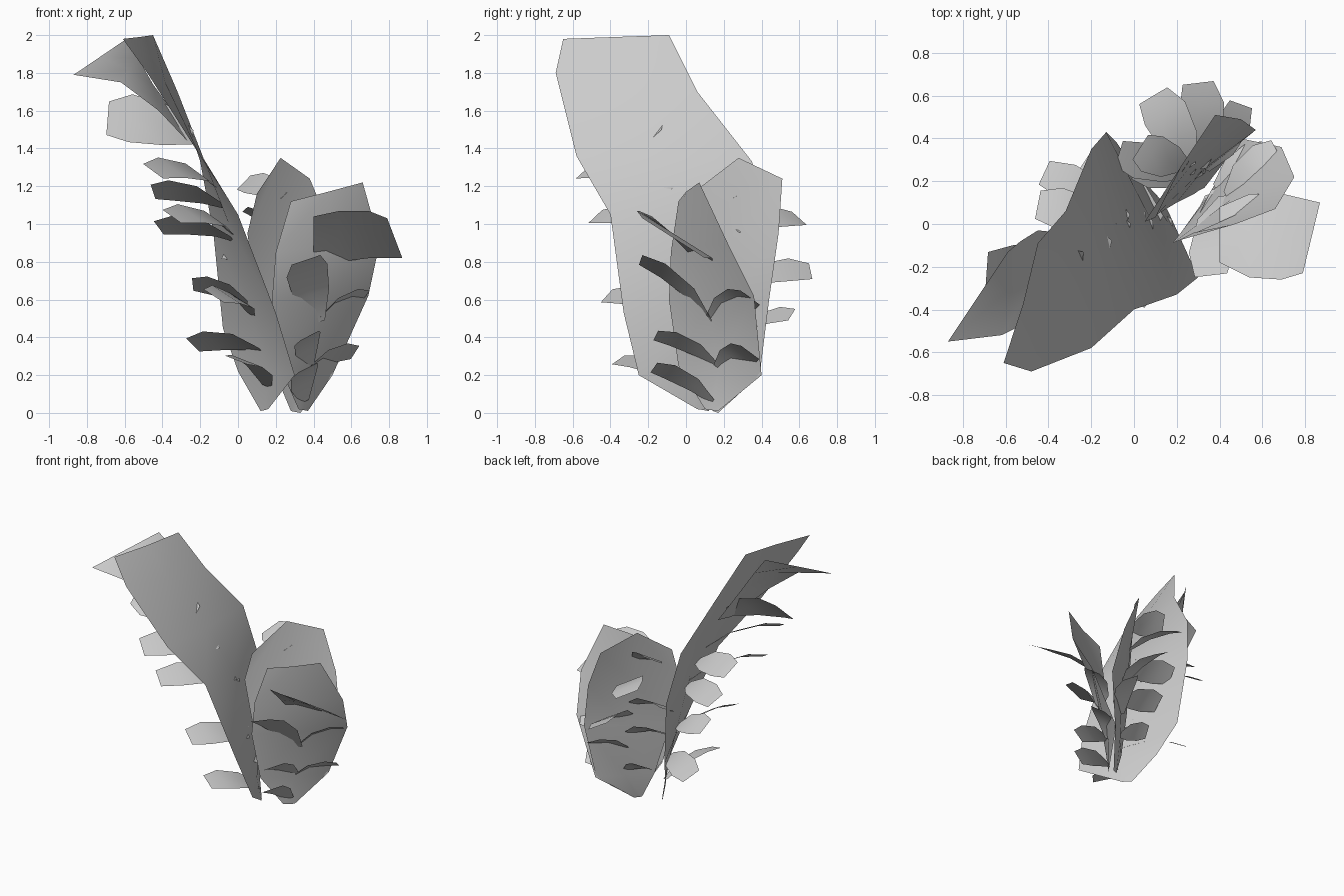
import bpy
import bmesh
from math import radians, sin, cos
from mathutils import Vector

UP = Vector((0, 0, 1))

cube = bpy.data.objects.get("Cube")
if cube:
    bpy.data.objects.remove(cube, do_unlink=True)

# Single plain grey for the whole plant
grey = bpy.data.materials.new("pale grey")
grey.use_nodes = True
grey.diffuse_color = (0.6, 0.6, 0.6, 1)
shader = grey.node_tree.nodes["Principled BSDF"]
shader.inputs["Base Color"].default_value = grey.diffuse_color
shader.inputs["Roughness"].default_value = 0.8


def make_surface(name, rows):
    """Skin a grid of points, one row after another."""
    bm = bmesh.new()
    grid = [[bm.verts.new(point) for point in row] for row in rows]
    for lower, upper in zip(grid, grid[1:]):
        for i in range(len(lower) - 1):
            bm.faces.new((lower[i], lower[i + 1], upper[i + 1], upper[i]))
    mesh = bpy.data.meshes.new(name)
    bm.to_mesh(mesh)
    bm.free()
    mesh.materials.append(grey)
    obj = bpy.data.objects.new(name, mesh)
    bpy.context.collection.objects.link(obj)
    bpy.ops.object.select_all(action="DESELECT")
    obj.select_set(True)
    bpy.context.view_layer.objects.active = obj
    bpy.ops.object.shade_smooth_by_angle(angle=radians(50))


def make_frond(name, edges, bulge=0, peak=0):
    """Broad blade between two edges; returns its midrib points."""
    rows = []
    for left, right in edges:
        left, right = Vector(left), Vector(right)
        across = right - left
        middle = (left + right) / 2 + across.cross(UP) * bulge
        rows.append([left, middle, right])
    rows[-1][1].z += peak
    make_surface(name, rows)
    return [row[1] for row in rows]


def on_midrib(midrib, height):
    for low, high in zip(midrib, midrib[1:]):
        if height <= high.z:
            return low.lerp(high, (height - low.z) / (high.z - low.z))
    return midrib[-1].copy()


def make_leaf(name, midrib, height, tip, width, roll):
    """Small arched leaf growing from a midrib to its blunt tip."""
    base, tip = on_midrib(midrib, height), Vector(tip)
    along = tip - base
    flat = along.cross(UP).normalized()
    lift = flat.cross(along).normalized()
    angle = radians(roll)
    side = flat * cos(angle) + lift * sin(angle)
    normal = side.cross(along).normalized()
    rows = []
    for t, spread in ((0, .3), (.35, .85), (.75, 1), (1, .7)):
        centre = base + along * t + normal * along.length * .4 * t * (1 - t)
        reach = side * width * spread / 2
        rows.append([centre - reach, centre, centre + reach])
    make_surface(name, rows)


def make_leaves(name, midrib, leaves):
    for number, leaf in enumerate(leaves, 1):
        make_leaf(f"{name}_{number}", midrib, *leaf)


# Tall leaning frond
tall = make_frond("tall_frond", [
    ((.16, .06, .02), (.12, .12, .01)),
    ((.3, -.25, .2), (0, .25, .22)),
    ((.2, -.33, .53), (-.08, .38, .45)),
    ((0, -.4, 1.05), (-.13, .43, .95)),
    ((-.2, -.58, 1.36), (-.2, .35, 1.33)),
    ((-.48, -.69, 1.8), (-.32, .06, 1.7)),
    ((-.61, -.65, 1.98), (-.45, -.09, 2)),
], bulge=.02)

# Rear frond with a pointed top
rear = make_frond("rear_frond", [
    ((.28, .14, .01), (.33, .17, 0)),
    ((.2, .1, .2), (.5, .39, .2)),
    ((.1, .04, .6), (.57, .44, .6)),
    ((.05, .01, .95), (.5, .49, .95)),
    ((.1, .03, 1.16), (.38, .51, 1.24)),
], bulge=-.03, peak=.15)

# Side frond
side = make_frond("side_frond", [
    ((.32, .1, .02), (.37, .17, .01)),
    ((.22, -.04, .25), (.5, .4, .2)),
    ((.18, -.09, .6), (.69, .36, .62)),
    ((.2, -.08, .85), (.75, .22, .9)),
    ((.28, -.04, 1.12), (.66, .07, 1.22)),
], bulge=.04)

# Two broad upper leaves
make_frond("tall_top_leaf", [
    ((-.24, -.05, 1.45), (-.25, -.2, 1.42)),
    ((-.45, -.03, 1.74), (-.42, -.42, 1.6)),
    ((-.53, -.08, 1.88), (-.62, -.52, 1.75)),
    ((-.59, -.13, 1.98), (-.87, -.55, 1.79)),
])
make_frond("side_top_leaf", [
    ((.4, -.18, 1.04), (.4, .08, .78)),
    ((.54, -.25, 1.07), (.54, .14, .8)),
    ((.69, -.26, 1.07), (.7, .14, .82)),
    ((.79, -.23, 1.03), (.87, .1, .82)),
])

# Leaves: height on the midrib, tip, width, roll
make_leaves("tall_leaf", tall, [
    (.14, (-.01, -.36, .28), .2, 20),
    (.33, (-.24, .28, .36), .2, -30),
    (.52, (-.13, -.42, .62), .2, 30),
    (.58, (-.24, .1, .68), .2, -30),
    (.92, (-.42, .24, .98), .2, -30),
    (.95, (-.35, -.48, 1.04), .2, 30),
    (1.1, (-.45, .09, 1.17), .22, -30),
    (1.2, (-.45, -.54, 1.28), .22, 30),
    (1.46, (-.69, -.23, 1.56), .38, 43),
])
make_leaves("rear_leaf", rear, [
    (.25, (.13, .3, .33), .16, 30),
    (.42, (.5, .56, .52), .18, -30),
    (.54, (0, .27, .62), .2, 30),
    (.68, (.3, .66, .75), .24, -30),
    (.78, (-.07, .33, .85), .2, 30),
    (.97, (.09, .6, 1.03), .24, -25),
    (1.15, (.03, .36, 1.22), .22, 30),
])
make_leaves("side_leaf", side, [
    (.06, (.37, -.17, .24), .17, -30),
    (.24, (.62, .34, .32), .18, 35),
    (.25, (.38, -.16, .41), .16, -30),
    (.5, (.67, .34, .61), .2, 35),
    (.48, (.36, -.24, .81), .23, -25),
])
